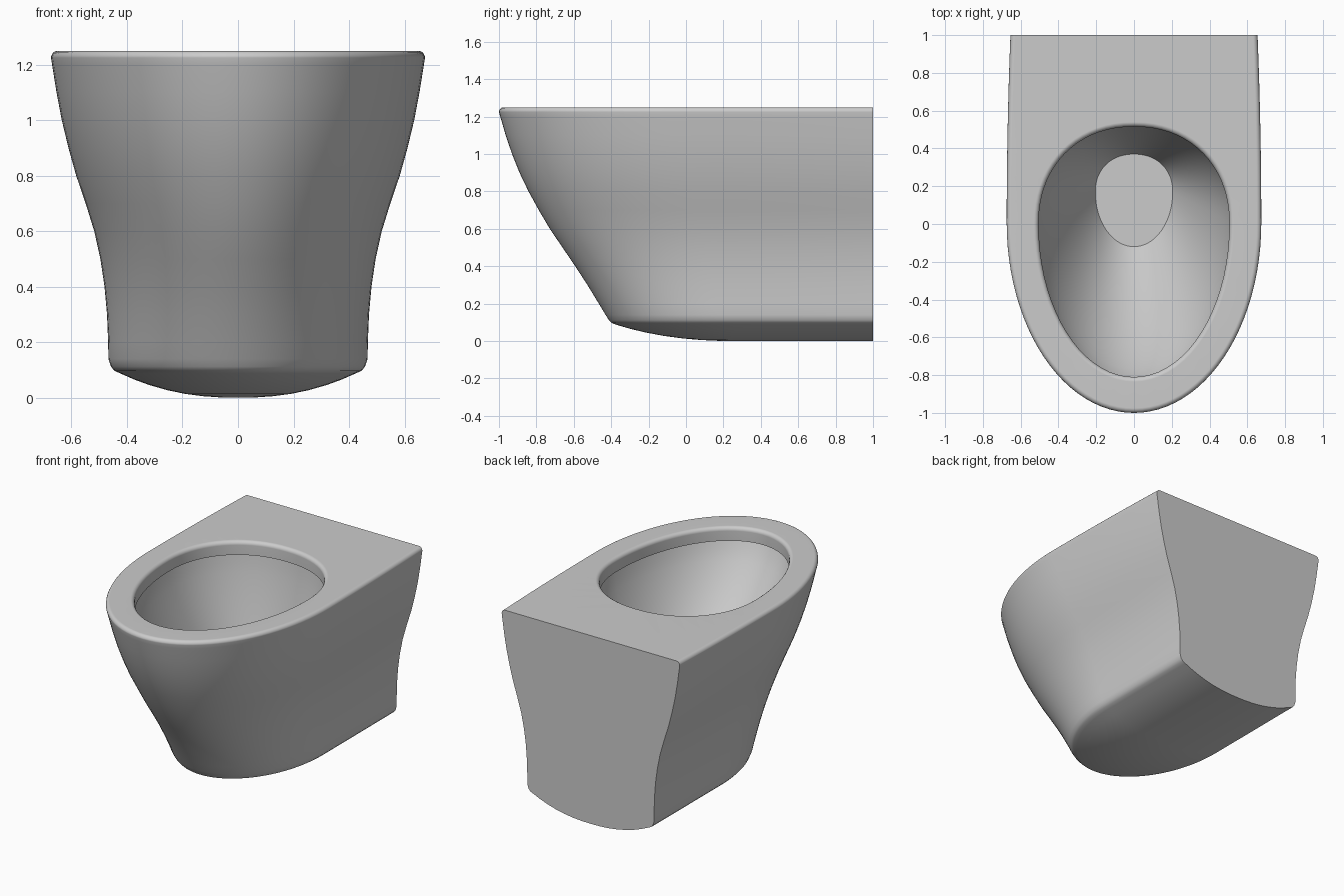
import bpy, bmesh, math

cube = bpy.data.objects.get("Cube")
if cube:
    bpy.data.objects.remove(cube, do_unlink=True)

ARC, SIDE, EGG = 48, 8, 72
TOP = 1.25

mat = bpy.data.materials.new("glazed grey ceramic")
mat.use_nodes = True
colour = (0.6, 0.6, 0.6, 1)
mat.diffuse_color = colour
mat.node_tree.nodes["Principled BSDF"].inputs["Base Color"].default_value = colour


def shell_ring(z, w, front, scale=1.0):
    """Plan outline: elliptical nose, nearly straight sides, flat back."""
    up = min(z / TOP, 1)
    start = 0.28 * (1 - up)
    pts = []
    for i in range(ARC + 1):
        a = math.pi * i / ARC
        pts.append((w * scale * math.cos(a),
                    start + (front - start) * scale * math.sin(a), z))
    side = []
    for i in range(1, SIDE + 1):
        t = i / SIDE
        side.append((w * scale * (1 - 0.03 * up * t * t), start + (1 - start) * t, z))
    pts += [(-x, y, z) for x, y, z in side]
    pts += side[::-1]
    return pts


def egg_ring(z, w, front, back, mid):
    """Egg outline, widest at y = mid, slightly squarer at the back."""
    pts = []
    for i in range(EGG):
        a = math.tau * i / EGG
        c, s = math.cos(a), math.sin(a)
        if s > 0:
            x = math.copysign(abs(c) ** 0.93, c)
            y = (back - mid) * s ** 0.93
        else:
            x, y = c, (mid - front) * s
        pts.append((w * x, mid + y, z))
    return pts


def loft(bm, rings):
    loops = [[bm.verts.new(p) for p in ring] for ring in rings]
    for a, b in zip(loops, loops[1:]):
        n = len(a)
        for i in range(n):
            j = (i + 1) % n
            bm.faces.new((a[i], a[j], b[j], b[i]))
    return loops


def loop_edges(bm, loop):
    return [bm.edges.get((v, loop[i - 1])) or bm.edges.new((v, loop[i - 1]))
            for i, v in enumerate(loop)]


bm = bmesh.new()

# Outer shell: domed underside, flared wall, rounded top edge
rings = [shell_ring(0.088 * s ** 2.3, 0.425, -0.375, s)
         for s in (0, 0.15, 0.3, 0.45, 0.6, 0.75, 0.88, 1)]
wall = [
    (0.097, 0.445, -0.398), (0.112, 0.458, -0.412), (0.14, 0.467, -0.43),
    (0.2, 0.468, -0.466), (0.3, 0.472, -0.527), (0.4, 0.481, -0.592),
    (0.5, 0.496, -0.66), (0.6, 0.518, -0.728), (0.7, 0.549, -0.787),
    (0.8, 0.583, -0.842), (0.9, 0.611, -0.89), (1.0, 0.635, -0.93),
    (1.1, 0.654, -0.964), (1.2, 0.67, -0.993),
]
rings += [shell_ring(*row) for row in wall]
R = 0.025
for i in range(6):
    a = math.pi / 2 * i / 5
    inset = R * (1 - math.cos(a))
    rings.append(shell_ring(TOP - R + R * math.sin(a), 0.674 - inset, -1 + inset))
outer = loft(bm, rings)

# Opening: rounded lip, short collar, undercut ledge
bowl = []
for i in range(5):
    a = math.pi / 2 * i / 4
    grow = R * (1 - math.sin(a))
    bowl.append(egg_ring(TOP - R + R * math.cos(a), 0.505 + grow,
                         -0.81 - grow, 0.515 + grow, 0))
bowl.append(egg_ring(1.16, 0.505, -0.81, 0.515, 0))
bowl.append(egg_ring(1.16, 0.525, -0.83, 0.535, 0))

# Basin narrowing to a flat floor
STEPS = 14
for i in range(1, STEPS + 1):
    t = i / STEPS
    mix = lambda a, b: a + (b - a) * t ** 1.25
    bowl.append(egg_ring(1.16 - 0.8 * t, mix(0.525, 0.205), mix(-0.83, -0.12),
                         mix(0.535, 0.37), mix(0, 0.17)))
inner = loft(bm, bowl)
bm.faces.new(inner[-1])

# Flat deck between the outer edge and the opening
bmesh.ops.triangle_fill(bm, use_beauty=True, normal=(0, 0, 1),
                        edges=loop_edges(bm, outer[-1]) + loop_edges(bm, inner[0]))
bmesh.ops.remove_doubles(bm, verts=bm.verts, dist=0.0001)
bmesh.ops.recalc_face_normals(bm, faces=bm.faces)

mesh = bpy.data.meshes.new("toilet_bowl")
bm.to_mesh(mesh)
bm.free()
mesh.materials.append(mat)
body = bpy.data.objects.new("toilet_bowl", mesh)
bpy.context.collection.objects.link(body)
bpy.context.view_layer.objects.active = body
body.select_set(True)
bpy.ops.object.shade_smooth_by_angle(angle=math.radians(35))
weighted = body.modifiers.new("even shading", 'WEIGHTED_NORMAL')
weighted.keep_sharp = True
